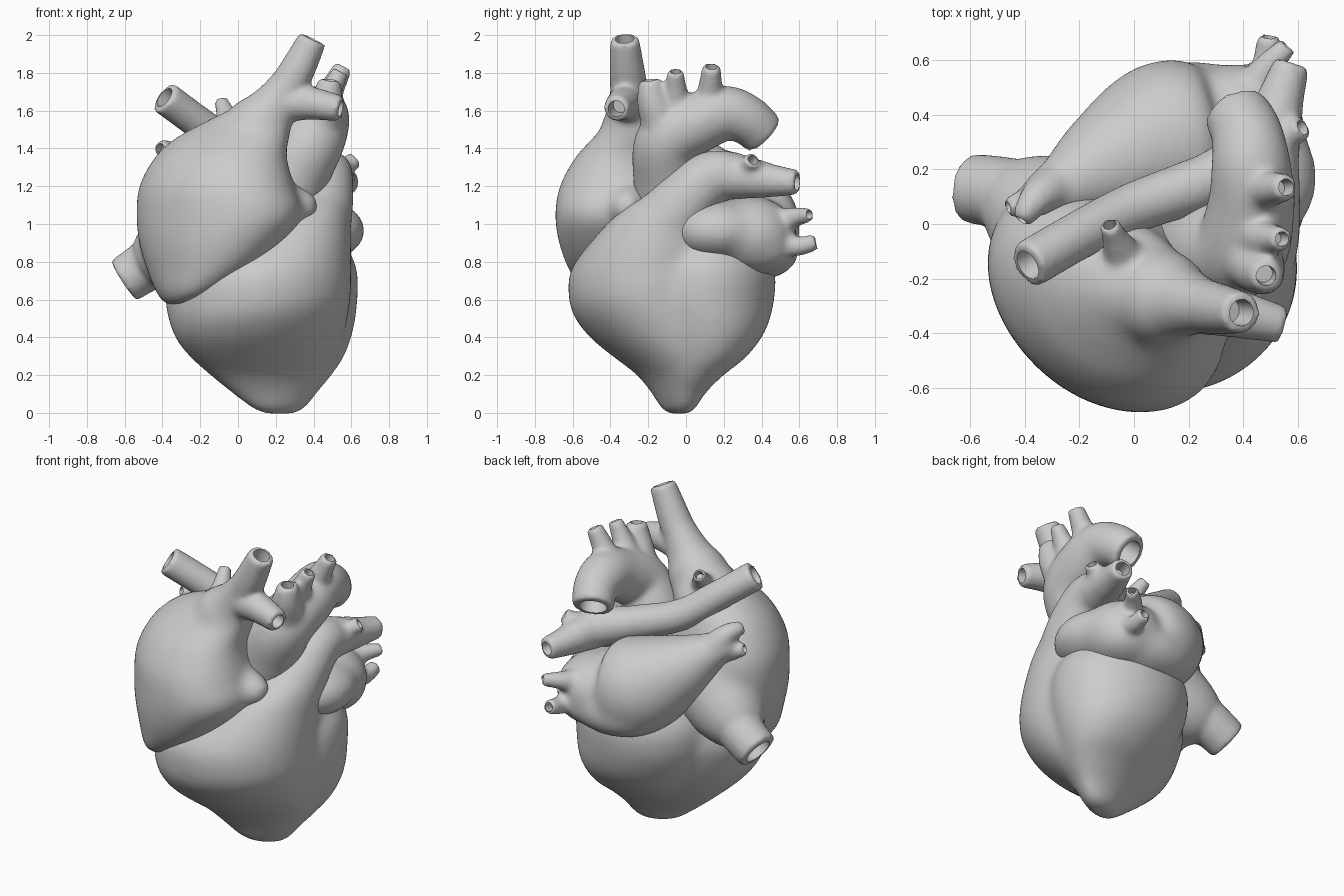
import bpy, bmesh, math
from mathutils import Vector, Matrix

if "Cube" in bpy.data.objects:
    bpy.data.objects.remove(bpy.data.objects["Cube"])

SEG = 32
ANG = [2 * math.pi * i / SEG for i in range(SEG)]


def spline(pts, n=8):
    """Catmull-Rom through tuples of any length."""
    out = []
    for i in range(len(pts) - 1):
        p0, p1, p2, p3 = (pts[max(i - 1, 0)], pts[i], pts[i + 1], pts[min(i + 2, len(pts) - 1)])
        for k in range(n):
            t = k / n
            out.append([0.5 * (2 * b + (c - a) * t + (2 * a - 5 * b + 4 * c - d) * t * t
                               + (3 * b - a - 3 * c + d) * t ** 3)
                        for a, b, c, d in zip(p0, p1, p2, p3)])
    out.append(list(pts[-1]))
    return out


def skin(bm, rings):
    """Closed surface through equal rings of points."""
    vs = [[bm.verts.new(p) for p in r] for r in rings]
    for a, b in zip(vs, vs[1:]):
        for i in range(SEG):
            j = (i + 1) % SEG
            bm.faces.new((a[i], a[j], b[j], b[i]))
    bm.faces.new(vs[0][::-1])
    bm.faces.new(vs[-1])


def blob(bm, c, r, rot=0):
    m = Matrix.Translation(c) @ Matrix.Rotation(math.radians(rot), 4, 'Z') @ Matrix.Diagonal((*r, 1))
    bmesh.ops.create_uvsphere(bm, u_segments=40, v_segments=28, radius=1, matrix=m)


def tube(bm, pts, holes=None):
    """Tapered vessel through (x, y, z, radius); a bore is noted at its end if holes is given."""
    path = spline(pts)
    cs = [Vector(p[:3]) for p in path]
    rings, side = [], None
    for i, p in enumerate(path):
        t = (cs[min(i + 1, len(cs) - 1)] - cs[max(i - 1, 0)]).normalized()
        side = t.orthogonal() if side is None else side - t * side.dot(t)
        side.normalize()
        up = t.cross(side)
        r = p[3] + (0.004 if p[3] < 0.1 else 0)
        rings.append([cs[i] + (side * math.cos(a) + up * math.sin(a)) * r for a in ANG])
    skin(bm, rings)
    blob(bm, pts[0][:3], (pts[0][3],) * 3)
    if holes is not None:
        holes.append((cs[-1], t, pts[-1][3]))


def loft(bm, sections, skew):
    """Body through (z, x0, x1, y0, y1) ellipses, each skewed diagonally by skew(z)."""
    skin(bm, [[((x0 + x1) / 2 + (x1 - x0) / 2 * math.cos(a),
                (y0 + y1) / 2 + (y1 - y0) / 2 * math.sin(a + skew(z)), z) for a in ANG]
              for z, x0, x1, y0, y1 in spline(sections, 6)])


def to_object(bm, name):
    bmesh.ops.recalc_face_normals(bm, faces=bm.faces)
    me = bpy.data.meshes.new(name)
    bm.to_mesh(me)
    bm.free()
    ob = bpy.data.objects.new(name, me)
    bpy.context.collection.objects.link(ob)
    return ob


def fuse(bm, name, voxel, smooth, cutter=None):
    """Join the pieces into one skin, soften the joints, cut the bores."""
    ob = to_object(bm, name)
    rm = ob.modifiers.new("fuse", 'REMESH')
    rm.mode = 'VOXEL'
    rm.voxel_size = voxel
    sm = ob.modifiers.new("soften", 'SMOOTH')
    sm.factor = 0.5
    sm.iterations = smooth
    if cutter:
        bo = ob.modifiers.new("bore", 'BOOLEAN')
        bo.operation = 'DIFFERENCE'
        bo.solver = 'EXACT'
        bo.object = cutter
    dg = bpy.context.evaluated_depsgraph_get()
    me = bpy.data.meshes.new_from_object(ob.evaluated_get(dg))
    ob.modifiers.clear()
    ob.data = me
    return ob


def soft_body(bm, smooth):
    """Heavily softened chamber, returned as a bmesh to attach vessels to."""
    ob = fuse(bm, "chamber", 0.02, smooth)
    out = bmesh.new()
    out.from_mesh(ob.data)
    bpy.data.objects.remove(ob)
    return out


def finish(bm, name, holes, smooth=10):
    cb = bmesh.new()
    for p, t, r in holes:
        m = Matrix.Translation(p) @ t.to_track_quat('Z', 'Y').to_matrix().to_4x4()
        bmesh.ops.create_cone(cb, cap_ends=True, segments=28, radius1=r * 0.6, radius2=r * 0.74,
                              depth=r * 3, matrix=m)
    cutter = to_object(cb, name + "_bores")
    cutter.hide_render = True
    ob = fuse(bm, name, 0.014, smooth, cutter)
    bpy.data.objects.remove(cutter)
    bpy.ops.object.select_all(action='DESELECT')
    ob.select_set(True)
    bpy.context.view_layer.objects.active = ob
    bpy.ops.object.shade_smooth_by_angle(angle=math.radians(50))


# ventricles with the pulmonary trunk and its arteries
bm, holes = bmesh.new(), []
apex_skew = lambda z: max(0, .45 * (1 - z / .6))
loft(bm, [(-.008, .14, .31, -.1, .03), (.03, .07, .37, -.13, .06), (.1, .0, .42, -.16, .1),
          (.2, -.06, .50, -.2, .2), (.3, -.12, .565, -.22, .325), (.45, -.18, .615, -.25, .43),
          (.65, -.22, .638, -.25, .475), (.8, -.2, .62, -.22, .46), (1.0, -.05, .5, -.1, .35)], apex_skew)
loft(bm, [(-.008, .13, .3, -.1, .02), (.03, .06, .35, -.14, .05), (.1, -.03, .41, -.18, .09),
          (.2, -.15, .48, -.26, .18), (.3, -.26, .53, -.39, .24), (.4, -.335, .56, -.51, .27),
          (.52, -.375, .585, -.6, .29), (.64, -.385, .6, -.625, .29), (.76, -.34, .6, -.61, .27),
          (.9, -.12, .6, -.51, .24), (1.05, .12, .59, -.37, .2), (1.15, .28, .57, -.22, .15)], apex_skew)
tube(bm, [(.37, -.15, .9, .22), (.44, -.02, 1.1, .175), (.47, .14, 1.25, .145), (.49, .28, 1.25, .12)])
bm = soft_body(bm, 25)
tube(bm, [(.47, .16, 1.25, .12), (.49, .28, 1.25, .12), (.535, .45, 1.23, .085), (.58, .59, 1.22, .063)], holes)
tube(bm, [(.47, .25, 1.26, .12), (.25, .15, 1.31, .1), (0, .06, 1.39, .09), (-.2, -.04, 1.53, .085),
          (-.39, -.15, 1.67, .085)], holes)
tube(bm, [(.5, .28, 1.27, .08), (.56, .32, 1.3, .05), (.62, .355, 1.34, .042)], holes)
finish(bm, "ventricles_and_pulmonary_arteries", holes, 12)

# right atrium with the great veins
bm, holes = bmesh.new(), []
loft(bm, [(.57, -.38, -.27, -.42, -.12), (.63, -.43, -.12, -.54, -.02), (.75, -.48, .08, -.62, .08),
          (.9, -.525, .24, -.675, .14), (1.05, -.54, .34, -.695, .16), (1.2, -.525, .3, -.67, .14),
          (1.35, -.445, .26, -.59, .08), (1.45, -.34, .27, -.5, .02), (1.53, -.2, .28, -.43, -.08),
          (1.6, -.06, .28, -.4, -.16)], lambda z: -.3)
tube(bm, [(.15, -.31, 1.07, .2), (.3, -.31, 1.09, .125), (.42, -.32, 1.09, .05)])
tube(bm, [(.1, -.27, 1.5, .18), (.2, -.29, 1.64, .125), (.3, -.31, 1.79, .09)])
tube(bm, [(-.2, -.03, .95, .28), (-.36, .05, .85, .22), (-.48, .1, .78, .15)])
bm = soft_body(bm, 20)
tube(bm, [(.2, -.29, 1.63, .1), (.3, -.31, 1.79, .092), (.395, -.325, 1.98, .073)], holes)
tube(bm, [(.24, -.3, 1.64, .1), (.38, -.33, 1.64, .085), (.545, -.37, 1.61, .065)], holes)
tube(bm, [(-.3, .03, .89, .19), (-.48, .11, .78, .138), (-.605, .13, .70, .127)], holes)
tube(bm, [(-.03, -.14, 1.5, .08), (-.07, -.05, 1.6, .045), (-.09, 0, 1.65, .036)], holes)
finish(bm, "right_atrium_and_great_veins", holes, 12)

# aorta with three branches off the arch
bm, holes = bmesh.new(), []
tube(bm, [(.22, -.07, 1.02, .18), (.29, -.09, 1.25, .19), (.39, -.09, 1.44, .175), (.43, .07, 1.54, .16),
          (.43, .21, 1.585, .147), (.415, .325, 1.55, .132), (.375, .41, 1.475, .122)], holes)
for x, y, z, r in [(.485, -.19, 1.765, .055), (.545, -.055, 1.81, .04), (.56, .135, 1.835, .046)]:
    tube(bm, [(.43, y * .7 + .01, 1.54, .12), (.47, y * .92, 1.66, r + .028), (x, y, z, r)], holes)
finish(bm, "aorta", holes, 14)

# left atrium with the auricle and the lung veins
bm, holes = bmesh.new(), []
tube(bm, [(-.34, .1, 1.3, .09), (-.25, .14, 1.24, .13), (-.1, .21, 1.13, .215), (.12, .3, 1.0, .3),
          (.3, .33, .95, .25), (.42, .38, .97, .17)])
blob(bm, (.41, .17, .965), (.265, .27, .17))
blob(bm, (.38, .34, .94), (.25, .25, .21))
blob(bm, (.22, .39, .86), (.3, .21, .155))
blob(bm, (.4, .38, .88), (.2, .21, .15))
bm = soft_body(bm, 25)
for end in [(.565, .655, 1.05, .034), (.495, .69, .905, .04)]:
    tube(bm, [(.42, .43, .98, .1), (.48, .56, end[2] - .02, .055), end], holes)
for end in [(-.465, .06, 1.295, .034), (-.415, .01, 1.405, .034)]:
    tube(bm, [(-.28, .14, 1.27, .09), (-.36, .09, end[2] - .03, .06), end], holes)
finish(bm, "left_atrium_and_lung_veins", holes, 12)
